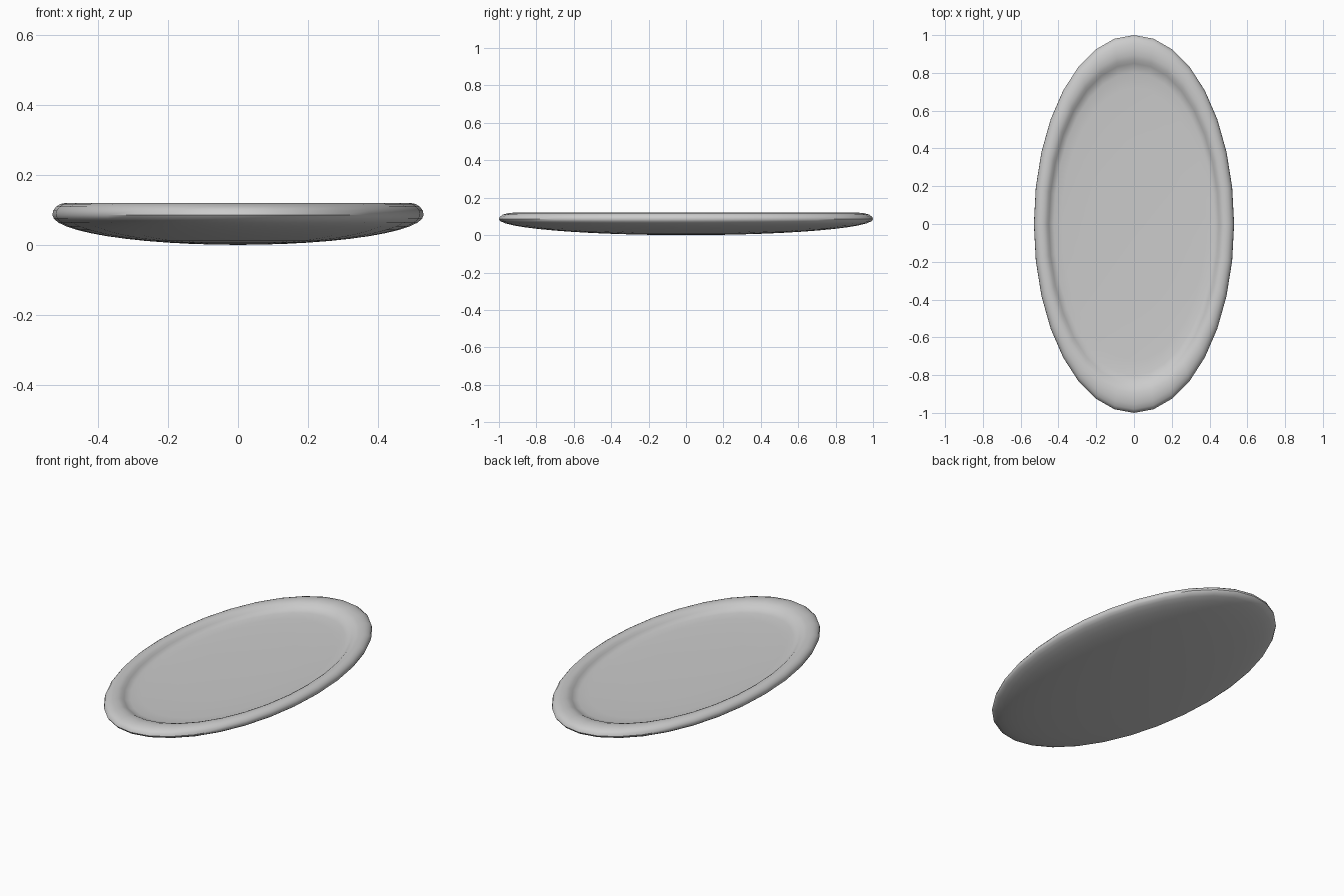
import bpy
import bmesh
import math

cube = bpy.data.objects.get("Cube")
if cube:
    bpy.data.objects.remove(cube, do_unlink=True)

SEGMENTS = 32
HALF_X, HALF_Y = 0.53, 1.0
BELLY = 0.085  # height of the widest ring

# Flat grey material
grey = bpy.data.materials.new("light_grey")
grey.use_nodes = True
colour = (0.6, 0.6, 0.6, 1)
grey.diffuse_color = colour
grey.node_tree.nodes["Principled BSDF"].inputs["Base Color"].default_value = colour

# Profile (relative radius, height): rounded underside, then rim and sunken floor
profile = []
for i in range(1, 13):
    a = math.radians(90 * i / 12)
    profile.append((math.sin(a), BELLY * (1 - math.cos(a))))
profile += [(0.995, 0.098), (0.98, 0.109), (0.955, 0.117), (0.925, 0.12),
            (0.895, 0.118), (0.87, 0.111), (0.85, 0.1), (0.83, 0.09),
            (0.8, 0.084), (0.72, 0.08), (0.45, 0.075)]

# Sweep the profile around an ellipse and close both poles
bm = bmesh.new()
rings = []
for r, z in profile:
    angles = [math.tau * k / SEGMENTS for k in range(SEGMENTS)]
    rings.append([bm.verts.new((HALF_X * r * math.cos(a), HALF_Y * r * math.sin(a), z))
                  for a in angles])
bottom = bm.verts.new((0, 0, 0))
floor = bm.verts.new((0, 0, 0.073))
for k in range(SEGMENTS):
    n = (k + 1) % SEGMENTS
    for low, high in zip(rings, rings[1:]):
        bm.faces.new((low[k], low[n], high[n], high[k]))
    bm.faces.new((bottom, rings[0][n], rings[0][k]))
    bm.faces.new((floor, rings[-1][k], rings[-1][n]))
bmesh.ops.recalc_face_normals(bm, faces=bm.faces)

mesh = bpy.data.meshes.new("oval_dish")
bm.to_mesh(mesh)
bm.free()
mesh.materials.append(grey)
dish = bpy.data.objects.new("oval_dish", mesh)
bpy.context.collection.objects.link(dish)

# Smooth shading
bpy.context.view_layer.objects.active = dish
dish.select_set(True)
bpy.ops.object.shade_smooth_by_angle(angle=math.radians(40))
